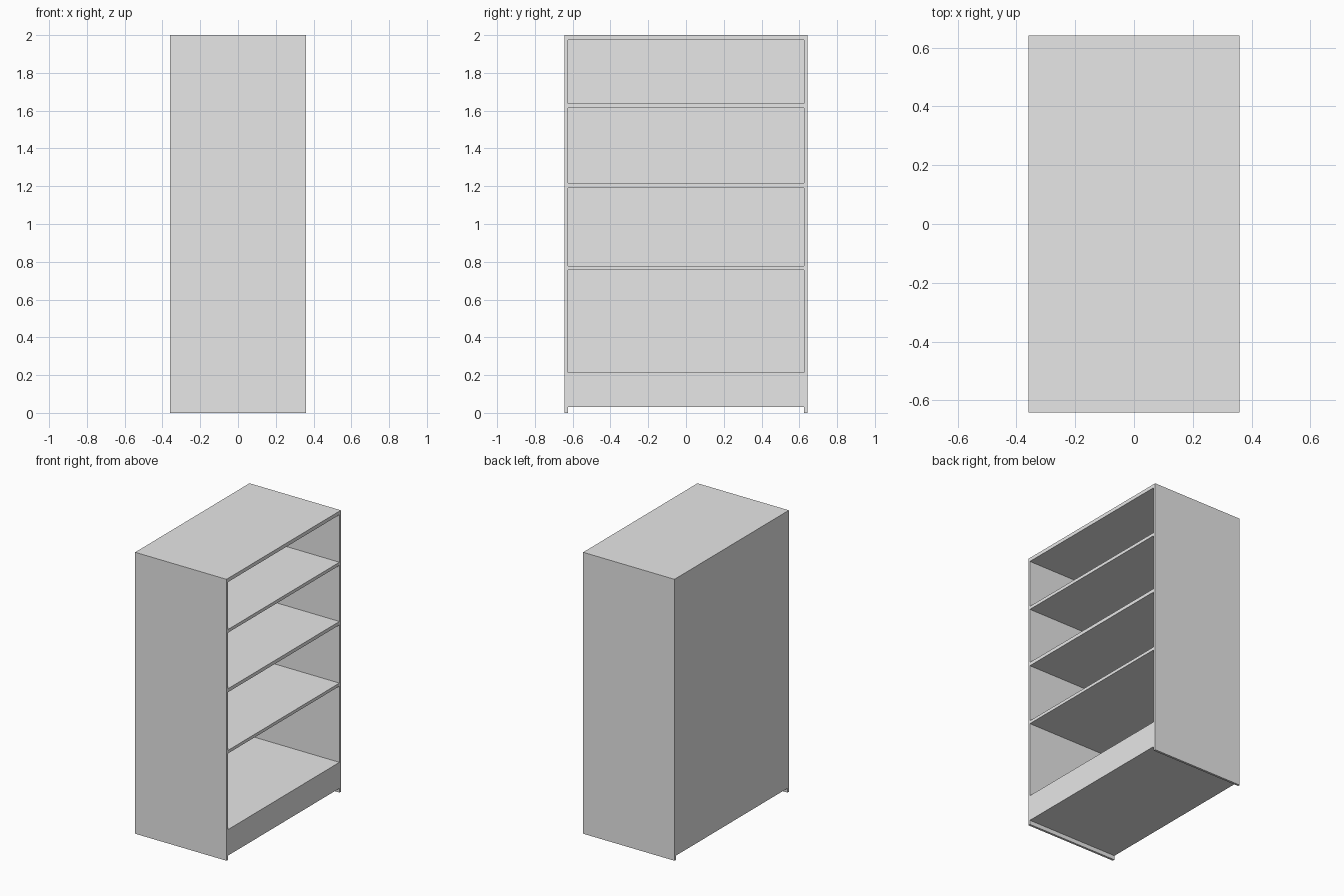
import bpy

default = bpy.data.objects.get("Cube")
if default:
    bpy.data.objects.remove(default, do_unlink=True)

# Single painted finish
paint = bpy.data.materials.new("light_grey")
paint.use_nodes = True
colour = (0.8, 0.8, 0.8, 1)
paint.diffuse_color = colour
paint.node_tree.nodes["Principled BSDF"].inputs["Base Color"].default_value = colour

X, Y, H = 0.359, 0.642, 2.0   # half depth, half width, height
T = 0.016                     # side panel thickness
BACK = 0.014                  # back panel thickness
FOOT = 0.03                   # clearance under the base
FLOOR = 0.215                 # height of the lowest shelf


def board(name, x, y, z):
    """Box panel given as (min, max) ranges."""
    spans = (x, y, z)
    bpy.ops.mesh.primitive_cube_add(size=1, location=[(a + b) / 2 for a, b in spans])
    ob = bpy.context.object
    ob.name = name
    ob.scale = [b - a for a, b in spans]
    bpy.ops.object.transform_apply(location=False, rotation=False, scale=True)
    ob.data.materials.append(paint)
    return ob


inner = (-Y + T, Y - T)
front_to_back = (-X + BACK, X)

# Side panels, which reach the ground
board("front_side_panel", (-X, X), (-Y, -Y + T), (0, H))
board("rear_side_panel", (-X, X), (Y - T, Y), (0, H))

# Closed back, top and raised base
board("back_panel", (-X, -X + BACK), inner, (FOOT, H))
board("top_panel", front_to_back, inner, (1.974, H))
board("plinth_base", front_to_back, inner, (FOOT, FLOOR))

# Shelves
for i, (low, high) in enumerate([(0.756, 0.778), (1.191, 1.216), (1.614, 1.637)]):
    board(f"shelf_{i + 1}", front_to_back, inner, (low, high))
